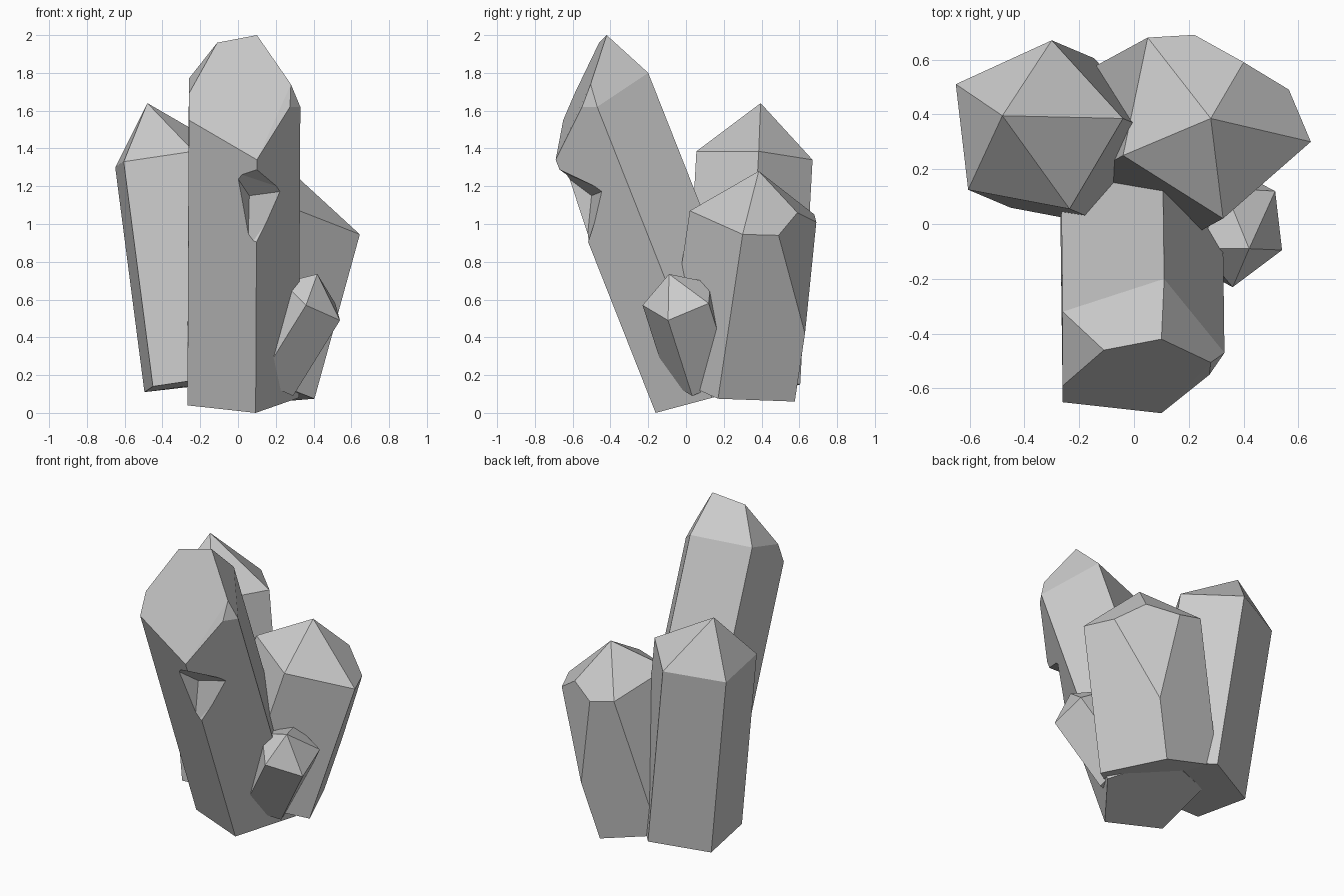
import bpy, bmesh
from mathutils import Vector
from math import radians

if "Cube" in bpy.data.objects:
    bpy.data.objects.remove(bpy.data.objects["Cube"])


def hull(name, points):
    """Flat-faced solid around a handful of corner points."""
    bm = bmesh.new()
    for p in points:
        bm.verts.new(p)
    res = bmesh.ops.convex_hull(bm, input=bm.verts)
    junk = {v for v in res["geom_interior"] + res["geom_unused"]
            if isinstance(v, bmesh.types.BMVert)}
    bmesh.ops.delete(bm, geom=list(junk), context='VERTS')
    bmesh.ops.dissolve_limit(bm, angle_limit=radians(3), verts=bm.verts, edges=bm.edges)
    bmesh.ops.recalc_face_normals(bm, faces=bm.faces)
    mesh = bpy.data.meshes.new(name)
    bm.to_mesh(mesh)
    bm.free()
    obj = bpy.data.objects.new(name, mesh)
    bpy.context.collection.objects.link(obj)
    return obj


def crystal(name, lean, ring, tips):
    """Leaning prism: each shoulder corner (x, y, z, length) drops along the lean; tips cap it."""
    axis = Vector((*lean, 1))
    points = [Vector(t) for t in tips]
    for x, y, z, length in ring:
        top = Vector((x, y, z))
        points += [top, top - axis * length]
    return hull(name, points)


# Tall crystal leaning to the front, with a slanted tip
tall = crystal("tall_crystal", (0.005, -0.395),
               [(0.10, -0.69, 1.34, 1.34), (0.33, -0.47, 1.62, 1.54), (0.11, -0.20, 1.80, 1.63),
                (-0.26, -0.32, 1.77, 1.62), (-0.26, -0.65, 1.55, 1.51)],
               [(0.10, -0.42, 2.0), (-0.11, -0.46, 1.96), (0.28, -0.505, 1.74),
                (0.275, -0.55, 1.62), (-0.26, -0.59, 1.69)])

# Chip broken out of its front edge
deep = Vector((0.06, -0.50, 1.15))
rim = [(0.0, -0.62, 1.24), (0.10, -0.66, 1.27), (0.21, -0.45, 1.17),
       (0.097, -0.53, 0.93), (0.055, -0.52, 0.95)]
cutter = hull("chip_cutter", [deep] + [deep + (Vector(p) - deep) * 1.4 for p in rim])
cutter.hide_render = True
cutter.hide_viewport = True
mod = tall.modifiers.new("chip", 'BOOLEAN')
mod.operation = 'DIFFERENCE'
mod.solver = 'EXACT'
mod.object = cutter

# Back left crystal
crystal("left_crystal", (-0.13, 0.055),
        [(-0.605, 0.125, 1.33, 1.19), (-0.235, 0.055, 1.385, 1.19), (-0.04, 0.385, 1.385, 1.19),
         (-0.30, 0.67, 1.34, 1.19), (-0.65, 0.51, 1.30, 1.19)],
        [(-0.48, 0.395, 1.64)])

# Back right crystal; one long corner is chamfered below the tip
crystal("right_crystal", (0.276, 0.15),
        [(0.325, 0.02, 1.07, 0.87), (0.645, 0.30, 0.945, 0.87), (0.325, 0.63, 0.42, 0.36),
         (0.05, 0.68, 1.05, 0.87), (-0.04, 0.25, 1.135, 0.87)],
        [(0.28, 0.385, 1.28), (0.565, 0.49, 0.94), (0.40, 0.59, 1.06), (0.22, 0.69, 1.01)])

# Small crystal at the front right
crystal("small_crystal", (0.62, -0.32),
        [(0.54, -0.095, 0.49, 0.40), (0.515, 0.12, 0.58, 0.40), (0.33, 0.13, 0.69, 0.40),
         (0.24, -0.09, 0.69, 0.40), (0.36, -0.23, 0.57, 0.40)],
        [(0.42, -0.09, 0.735)])
